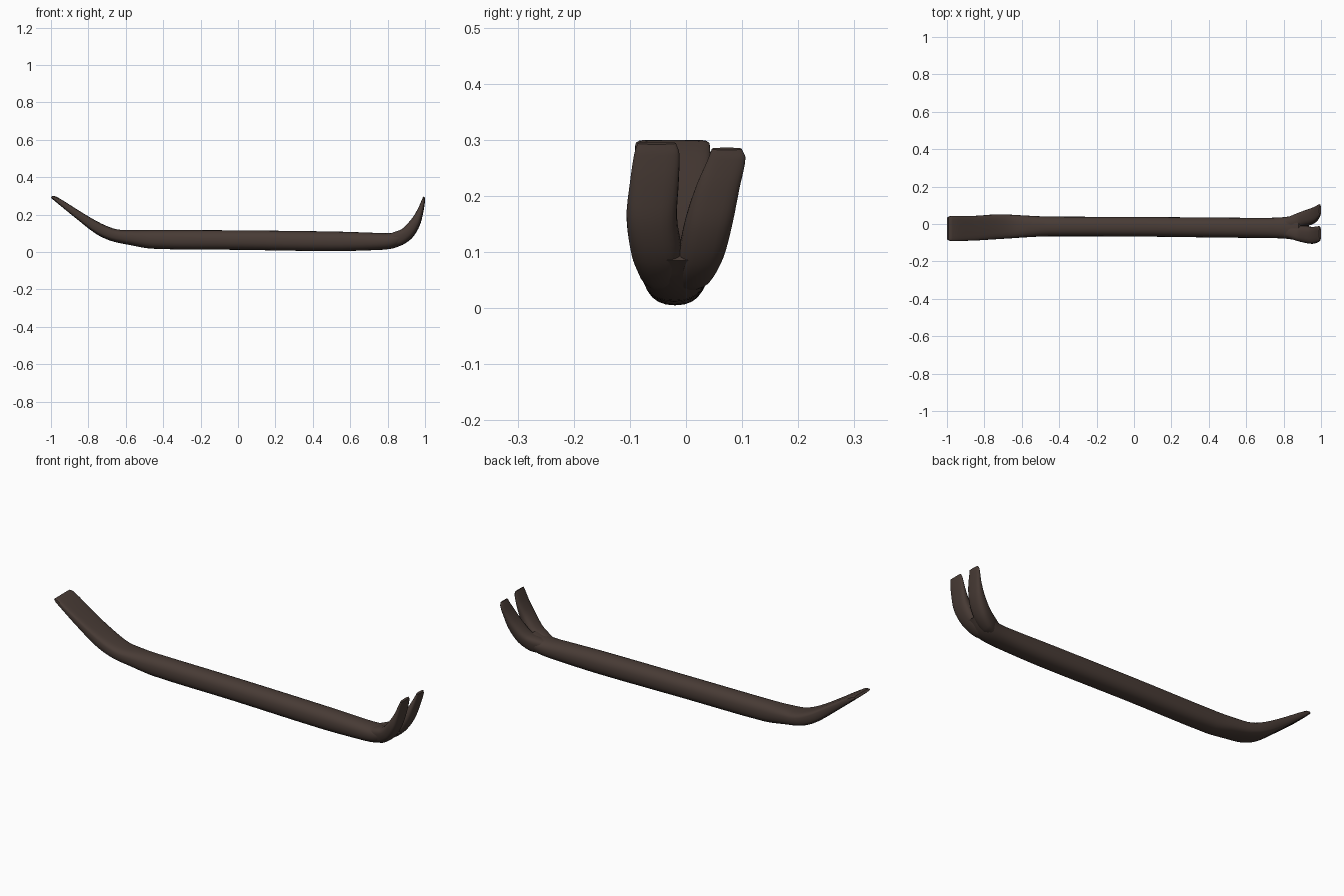
import bpy, bmesh, math
from mathutils import Vector

if "Cube" in bpy.data.objects:
    bpy.data.objects.remove(bpy.data.objects["Cube"])

metal = bpy.data.materials.new("dark brown steel")
metal.diffuse_color = (0.065, 0.044, 0.036, 1)
metal.use_nodes = True
metal.node_tree.nodes["Principled BSDF"].inputs["Base Color"].default_value = metal.diffuse_color
SIDES = 24


def spow(v, e):
    return math.copysign(abs(v) ** e, v)


def smooth_path(rows, steps=4):
    """Catmull-Rom interpolation between the listed stations."""
    out = []
    for i in range(len(rows) - 1):
        p0, p1, p2 = rows[max(i - 1, 0)], rows[i], rows[i + 1]
        p3 = rows[min(i + 2, len(rows) - 1)]
        # uneven station spacing: use chord-limited tangents
        d = [math.dist(a[:4], b[:4]) + 1e-6 for a, b in ((p0, p1), (p1, p2), (p2, p3))]
        for s in range(steps):
            t = s / steps
            row = []
            for a, b, c, e in zip(p0, p1, p2, p3):
                m1 = (c - a) * d[1] / (d[0] + d[1])
                m2 = (e - b) * d[1] / (d[1] + d[2])
                h = t * t * (3 - 2 * t)
                row.append(b + (c - b) * h + m1 * (t**3 - 2*t*t + t) + m2 * (t**3 - t*t))
            out.append(row)
    return out + [rows[-1]]


def loft(name, rows):
    """Rows: bottom x, z, top x, z, y min, y max, roundness (2 = ellipse)."""
    bm = bmesh.new()
    rings = []
    for bx, bz, tx, tz, y0, y1, n in smooth_path(rows):
        b, t = Vector((bx, 0, bz)), Vector((tx, 0, tz))
        mid = (b + t) / 2 + Vector((0, (y0 + y1) / 2, 0))
        ring = []
        for k in range(SIDES):
            a = math.tau * k / SIDES
            p = mid + (t - b) / 2 * spow(math.sin(a), 2 / n)
            p.y += (y1 - y0) / 2 * spow(math.cos(a), 2 / n)
            ring.append(bm.verts.new(p))
        rings.append(ring)
    for r, q in zip(rings, rings[1:]):
        for k in range(SIDES):
            j = (k + 1) % SIDES
            bm.faces.new((r[k], r[j], q[j], q[k]))
    bm.faces.new(rings[0][::-1])
    bm.faces.new(rings[-1])
    bmesh.ops.recalc_face_normals(bm, faces=bm.faces)
    me = bpy.data.meshes.new(name)
    bm.to_mesh(me)
    bm.free()
    me.materials.append(metal)
    ob = bpy.data.objects.new(name, me)
    bpy.context.collection.objects.link(ob)
    bpy.ops.object.select_all(action='DESELECT')
    ob.select_set(True)
    bpy.context.view_layer.objects.active = ob
    bpy.ops.object.shade_smooth_by_angle(angle=math.radians(40))


# Bar with the flat chisel end on the left
loft("bar_and_chisel", [
    (-1.0, .291, -.992, .300, -.085, .037, 5),
    (-.985, .277, -.970, .296, -.091, .043, 5),
    (-.86, .175, -.835, .212, -.088, .044, 4.5),
    (-.76, .098, -.73, .152, -.082, .051, 3.6),
    (-.68, .060, -.65, .122, -.077, .050, 3),
    (-.58, .038, -.57, .118, -.071, .045, 2.6),
    (-.46, .018, -.46, .118, -.066, .040, 2.4),
    (0, .012, 0, .116, -.067, .038, 2.3),
    (.50, .005, .50, .110, -.073, .034, 2.3),
    (.72, .010, .70, .104, -.075, .033, 2.3),
    (.82, .018, .79, .101, -.078, .037, 2.3),
    (.88, .040, .835, .105, -.085, .047, 2.3),
    (.935, .085, .88, .120, -.096, .062, 2.4)])

# Two claws: shared side profile, each with its own y range
PROFILE = [(.84, .030, .81, .098), (.88, .040, .838, .108), (.932, .080, .880, .126),
           (.971, .145, .930, .180), (.990, .215, .962, .232), (.999, .272, .983, .280),
           (1.0, .292, .990, .296)]
CLAWS = {
    "front_claw": (0, [(-.075, -.005), (-.085, -.004), (-.098, -.007), (-.106, -.016),
                       (-.100, -.013), (-.092, -.012), (-.086, -.018)]),
    "back_claw": (.01, [(-.030, .035), (-.025, .050), (-.014, .068), (-.001, .084),
                        (.018, .096), (.040, .106), (.046, .099)])}
for name, (drop, spans) in CLAWS.items():
    loft(name, [(bx, bz - drop * i / 6, tx, tz - drop * i / 6, y0, y1, 2.7)
                for i, ((bx, bz, tx, tz), (y0, y1)) in enumerate(zip(PROFILE, spans))])
